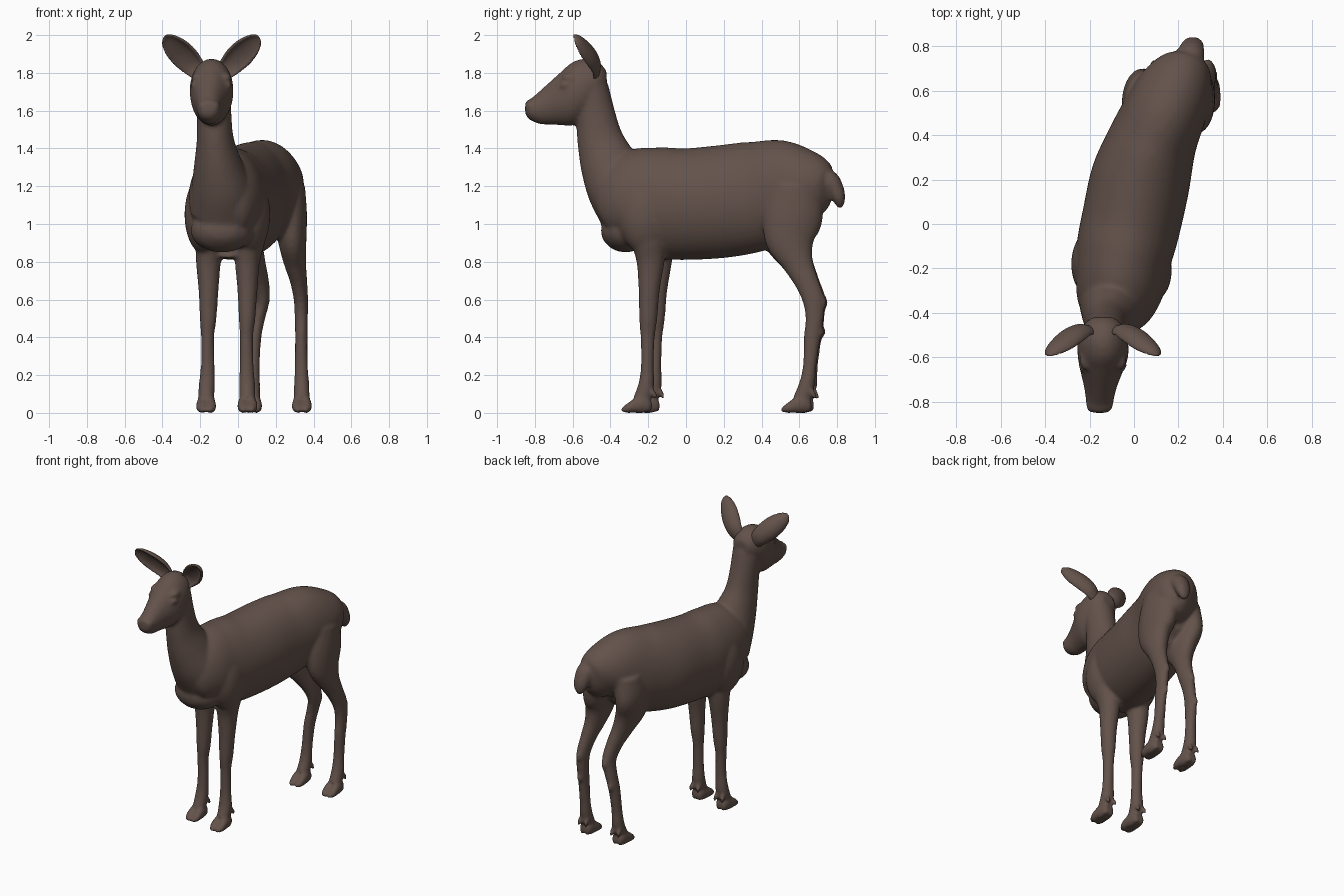
import bpy, bmesh, math
from mathutils import Vector

coat = bpy.data.materials.new("brown coat")
coat.diffuse_color = (0.125, 0.084, 0.069, 1)
SEG = 48
X, Y = Vector((1, 0, 0)), Vector((0, 1, 0))


def spline(rows, steps=6):
    """Catmull-Rom interpolation of loft stations."""
    rows = [Vector(r) for r in rows]
    p = [rows[0] * 2 - rows[1]] + rows + [rows[-1] * 2 - rows[-2]]
    out = []
    for i in range(1, len(p) - 2):
        a, b, c, d = p[i - 1:i + 3]
        for k in range(steps):
            t = k / steps
            out.append(0.5 * (2 * b + (c - a) * t + (2 * a - 5 * b + 4 * c - d) * t * t
                              + (3 * b - a - 3 * c + d) * t ** 3))
    return out + [rows[-1]]


def skin(bm, rings):
    """Bridge rings of points and cap both ends."""
    vs = [[bm.verts.new(p) for p in r] for r in rings]
    n = len(vs[0])
    faces = [bm.faces.new((a[i], a[(i + 1) % n], b[(i + 1) % n], b[i]))
             for a, b in zip(vs, vs[1:]) for i in range(n)]
    faces += [bm.faces.new(vs[0]), bm.faces.new(vs[-1])]
    bmesh.ops.recalc_face_normals(bm, faces=faces)


def loft(bm, rows, side=X, normal=None):
    """Rows are x, y, z, half width, half depth."""
    st = spline(rows)
    rings = []
    for i, r in enumerate(st):
        c = Vector(r[:3])
        tan = normal or Vector(st[min(i + 1, len(st) - 1)][:3]) - Vector(st[max(i - 1, 0)][:3])
        up = tan.cross(side).normalized()
        w, h = max(r[3], 0.004), max(r[4], 0.004)
        rings.append([c + side * w * math.cos(a) + up * h * math.sin(a)
                      for a in (2 * math.pi * k / SEG for k in range(SEG))])
    skin(bm, rings)


def blob(bm, c, r):
    loft(bm, [(c[0], c[1] + r[1] * s, c[2], r[0] * math.sqrt(1 - s * s), r[2] * math.sqrt(1 - s * s))
              for s in (-1, -.97, -.85, -.5, 0, .5, .85, .97, 1)], X, Y)


def finish(name, bm, voxel, smooth):
    me = bpy.data.meshes.new(name)
    bm.to_mesh(me)
    bm.free()
    me.materials.append(coat)
    ob = bpy.data.objects.new(name, me)
    bpy.context.collection.objects.link(ob)
    m = ob.modifiers.new("blend", 'REMESH')
    m.mode, m.voxel_size, m.use_smooth_shade = 'VOXEL', voxel, True
    s = ob.modifiers.new("soften", 'SMOOTH')
    s.factor, s.iterations = 0.5, smooth
    return ob


bm = bmesh.new()
# Torso, turned slightly about z
loft(bm, [(-.10, -.44, 1.03, .06, .07), (-.095, -.40, 1.05, .15, .16), (-.07, -.29, 1.105, .20, .275),
          (-.05, -.15, 1.11, .217, .295), (-.015, 0, 1.105, .225, .295), (.03, .2, 1.12, .225, .298),
          (.085, .38, 1.15, .20, .29), (.145, .52, 1.19, .185, .258), (.195, .64, 1.19, .16, .198),
          (.235, .72, 1.155, .105, .138), (.25, .765, 1.14, .04, .06)], Vector((.955, -.296, 0)))
# Neck
loft(bm, [(-.08, -.30, 1.07, .175, .165), (-.085, -.36, 1.2, .16, .168), (-.105, -.415, 1.33, .125, .148),
          (-.12, -.455, 1.45, .098, .122), (-.127, -.48, 1.58, .092, .105), (-.135, -.51, 1.72, .1, .1)])
# Head and muzzle
loft(bm, [(-.14, -.42, 1.76, .05, .05), (-.14, -.46, 1.755, .09, .10), (-.14, -.53, 1.72, .113, .155),
          (-.14, -.60, 1.69, .113, .167), (-.145, -.66, 1.665, .097, .142), (-.15, -.72, 1.64, .078, .113),
          (-.153, -.77, 1.618, .066, .09), (-.155, -.815, 1.607, .06, .062), (-.155, -.84, 1.607, .047, .044),
          (-.155, -.852, 1.607, .02, .02)], X, Y)
blob(bm, (-.155, -.825, 1.635), (.045, .028, .024))
for s in (-1, 1):
    # Eye, brow and nostril wing
    blob(bm, (-.142 + s * .088, -.635, 1.735), (.022, .032, .02))
    blob(bm, (-.14 + s * .075, -.61, 1.775), (.032, .05, .025))
    blob(bm, (-.155 + s * .033, -.82, 1.625), (.026, .03, .026))
# Tail
loft(bm, [(.225, .65, 1.24, .06, .06), (.25, .745, 1.235, .065, .058), (.26, .79, 1.185, .056, .046),
          (.265, .81, 1.13, .045, .034), (.265, .818, 1.085, .018, .014)])
# Shoulders and breast
blob(bm, (.065, -.21, 1.05), (.105, .15, .21))
blob(bm, (-.178, -.18, 1.05), (.105, .16, .21))
blob(bm, (-.085, -.32, .965), (.165, .13, .115))

FRONT = [(.065, -.2, 1.1, .085, .12), (.065, -.195, .93, .082, .10), (.05, -.188, .8, .066, .074),
         (.05, -.195, .65, .053, .056), (.048, -.2, .5, .044, .048), (.045, -.203, .4, .035, .038),
         (.046, -.205, .25, .037, .034), (.048, -.21, .15, .043, .042), (.05, -.235, .07, .042, .045)]
HIND_R = [(.255, .58, 1.2, .1, .14), (.27, .565, 1.05, .095, .16), (.285, .553, .92, .077, .135),
          (.3, .59, .8, .06, .085), (.32, .635, .7, .046, .064), (.333, .674, .6, .038, .058),
          (.335, .68, .5, .035, .048), (.335, .668, .4, .033, .044), (.335, .655, .25, .035, .036),
          (.337, .64, .15, .04, .042), (.338, .61, .07, .042, .045)]
HIND_L = [(.06, .55, 1.2, .1, .14), (.035, .54, 1.05, .09, .16), (.05, .545, .92, .078, .135),
          (.085, .59, .8, .06, .085), (.115, .64, .7, .048, .064), (.128, .68, .6, .04, .058),
          (.108, .685, .5, .036, .048), (.09, .675, .4, .034, .044), (.08, .662, .25, .035, .036),
          (.077, .652, .15, .04, .042), (.075, .622, .07, .042, .045)]


def leg(rows, hock=False):
    loft(bm, rows)
    if hock:
        # Hock point and the tendon bump under it
        blob(bm, (rows[5][0], rows[5][1] + .035, .585), (.026, .035, .05))
        blob(bm, (rows[7][0], rows[7][1] + .032, .43), (.02, .032, .04))
    x, y = rows[-1][:2]
    for s in (-1, 1):
        # Cloven hoof toe and dewclaw
        loft(bm, [(x + s * .018, y + .055, .035, .015, .025), (x + s * .021, y + .02, .045, .026, .045),
                  (x + s * .025, y - .04, .038, .028, .038), (x + s * .025, y - .08, .024, .025, .024),
                  (x + s * .02, y - .108, .014, .012, .012)], X, Y)
        loft(bm, [(x + s * .022, y + .04, .13, .014, .014), (x + s * .026, y + .066, .1, .015, .014),
                  (x + s * .028, y + .076, .07, .008, .008)])


leg(FRONT)
leg([(x - .206 - max(0, .25 - z) * .07, y + .04, z, w, d) for x, y, z, w, d in FRONT])
leg(HIND_R, True)
leg(HIND_L, True)
finish("deer_body", bm, 0.011, 7)

# Cupped ears, mirrored about the head centre line
for s, name in ((1, "right_ear"), (-1, "left_ear")):
    bm = bmesh.new()
    stations = spline([(-.085, -.49, 1.79, .045), (-.045, -.495, 1.835, .06), (.003, -.525, 1.885, .07),
                       (.05, -.56, 1.932, .064), (.09, -.585, 1.972, .042), (.108, -.597, 1.993, .014)])
    axis = Vector((.19, -.11, .2)).normalized()
    across = Vector((-.7, -.05, .6)).normalized()
    across = (across - axis * across.dot(axis)).normalized()
    back = axis.cross(across)
    if back.y < 0:
        back = -back
    rings = []
    for r in stations:
        c, w = Vector(r[:3]), r[3]
        arc = [math.pi * k / 10 for k in range(11)]
        pts = [c + across * w * math.cos(a) + back * (w * .8 * math.sin(a)) for a in arc]
        pts += [c + across * (w * .8) * math.cos(a) + back * (w * .8 * math.sin(a) * .5 - .006)
                for a in reversed(arc)]
        rings.append([Vector((-.14 + s * (p.x + .14), p.y, p.z)) for p in pts])
    skin(bm, rings)
    finish(name, bm, 0.007, 3)
